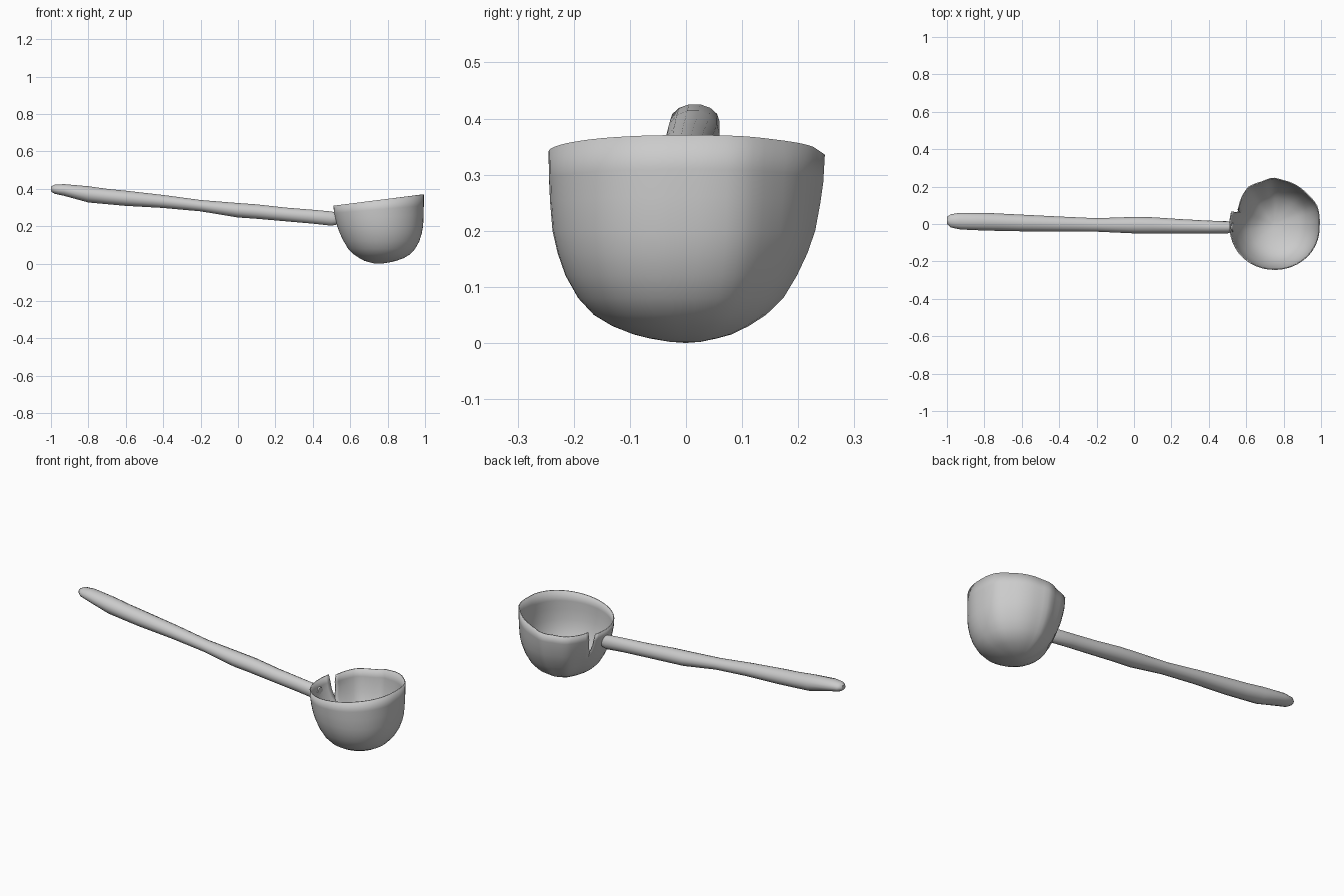
import bpy, bmesh
from math import sin, cos, radians, pi

if "Cube" in bpy.data.objects:
    bpy.data.objects.remove(bpy.data.objects["Cube"])


def interp(table, x):
    """Smoothly look up x in rows of (x, value, ...)."""
    for a, b in zip(table, table[1:]):
        if x <= b[0]:
            t = max(0.0, (x - a[0]) / (b[0] - a[0]))
            return [p + (q - p) * t for p, q in zip(a[1:], b[1:])]
    return list(table[-1][1:])


def finish(bm, name, angle):
    bmesh.ops.remove_doubles(bm, verts=bm.verts, dist=0.0004)
    bmesh.ops.recalc_face_normals(bm, faces=bm.faces)
    mesh = bpy.data.meshes.new(name)
    bm.to_mesh(mesh)
    bm.free()
    obj = bpy.data.objects.new(name, mesh)
    bpy.context.collection.objects.link(obj)
    bpy.ops.object.select_all(action='DESELECT')
    obj.select_set(True)
    bpy.context.view_layer.objects.active = obj
    bpy.ops.object.shade_smooth_by_angle(angle=radians(angle))
    return obj


def bridge(bm, rows, closed):
    for r0, r1 in zip(rows, rows[1:]):
        n = len(r0)
        for i in range(n if closed else n - 1):
            j = (i + 1) % n
            bm.faces.new((r0[i], r0[j], r1[j], r1[i]))


# Bowl: thin open cup, uneven rim with a small lip at the back
# and a crack beside the handle
CRACK = 161
rim_radius = [(161, .24), (180, .24), (220, .247), (270, .245), (320, .25),
              (338, .248), (360, .243), (384, .25), (402, .24), (425, .24),
              (440, .24), (452, .25), (465, .237), (485, .243),
              (498, .23), (521, .208)]
# height, wide-side fraction, tight-side fraction
profile = [(0.002, .12, .1), (.008, .28, .2), (.015, .4, .3), (.03, .57, .41),
           (.05, .71, .53), (.08, .82, .66), (.12, .91, .76), (.16, .96, .845),
           (.2, .99, .91), (.25, 1, .955), (.29, 1, .985), (.34, 1, 1)]
bm = bmesh.new()
rows = []
COLS = 60
for z, wide, tight in profile:
    open_amount = max(0.0, (z - .19) / .15)        # crack widens upward
    row = []
    for i in range(COLS + 1):
        u = i / COLS
        deg = CRACK + 360 * u
        closed_r = .225
        r = interp(rim_radius, deg)[0]
        near = max(0.0, 1 - min(u, 1 - u) / .07)   # influence of the crack
        r += (closed_r - r) * near * (1 - open_amount)
        gap = 3.0 * open_amount + (1.2 if z == .25 else 0)
        deg += near * gap * (1 if u < .5 else -1)
        a = radians(deg)
        k = .5 + .5 * cos(a - radians(150))
        f = wide + (tight - wide) * k
        x, y = r * f * cos(a), r * f * sin(a)
        dip = .008 * max(0.0, 1 - abs(deg - 460) / 30)
        rim = .34 + .125 * x - dip
        zz = z if z < .2 else .2 + (z - .2) * (rim - .2) / .14
        row.append(bm.verts.new((.75 + x, y, zz)))
    rows.append(row)
bridge(bm, rows, False)
pole = bm.verts.new((.75, 0, 0))
for i in range(COLS):
    bm.faces.new((pole, rows[0][i + 1], rows[0][i]))
bowl = finish(bm, "ladle_bowl", 50)
wall = bowl.modifiers.new("wall", 'SOLIDIFY')
wall.thickness = .006
wall.offset = -1

# Handle: slightly wavy hand-carved rod (x, y low, y high, z low, z high)
sections = [(-1.0, .0, .038, .385, .412), (-.98, -.018, .052, .373, .423),
            (-.93, -.029, .06, .362, .426), (-.8, -.035, .06, .326, .415),
            (-.7, -.037, .055, .317, .401), (-.6, -.039, .05, .308, .391),
            (-.4, -.04, .04, .297, .368), (-.2, -.041, .031, .279, .341),
            (0, -.05, .038, .246, .325), (.1, -.05, .036, .239, .318),
            (.25, -.05, .026, .226, .301), (.4, -.05, .018, .213, .289),
            (.5, -.05, .015, .202, .28), (.528, -.042, .008, .208, .272)]
SIDES = 14
bm = bmesh.new()
rings = []
for x, y0, y1, z0, z1 in sections:
    rings.append([bm.verts.new((x, (y0 + y1) / 2 + (y1 - y0) / 2 * cos(2 * pi * s / SIDES),
                                (z0 + z1) / 2 + (z1 - z0) / 2 * sin(2 * pi * s / SIDES)))
                  for s in range(SIDES)])
bridge(bm, rings, True)
bm.faces.new(rings[0])
bm.faces.new(rings[-1])
finish(bm, "ladle_handle", 60)
